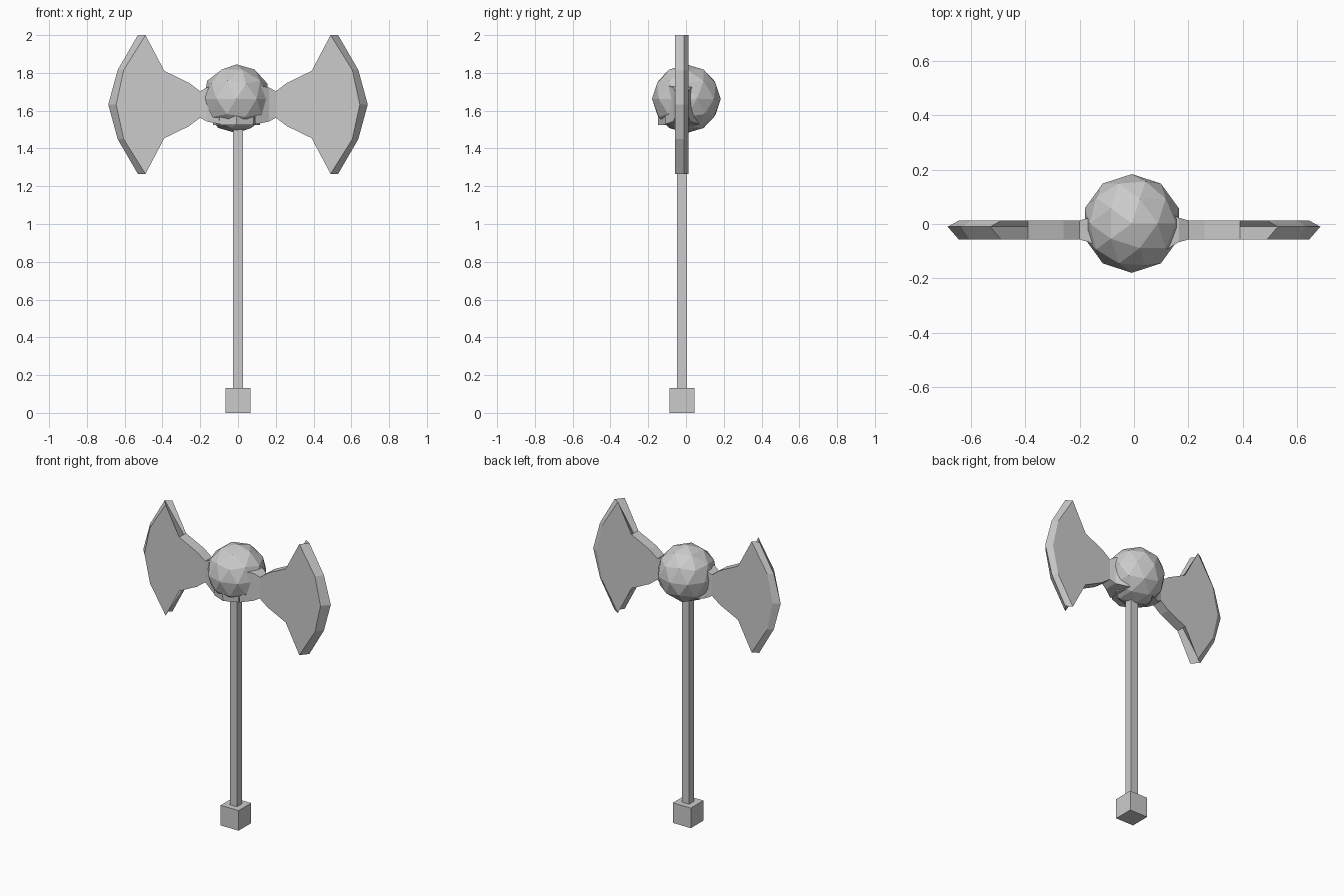
import bpy, bmesh

if "Cube" in bpy.data.objects:
    bpy.data.objects.remove(bpy.data.objects["Cube"])

AXIS_Y = -0.022   # depth centre of handle and blades
MID_Z = 1.6325    # height the blades are symmetric about


def new_object(name, bm):
    bmesh.ops.recalc_face_normals(bm, faces=bm.faces[:])
    mesh = bpy.data.meshes.new(name)
    bm.to_mesh(mesh)
    bm.free()
    obj = bpy.data.objects.new(name, mesh)
    bpy.context.collection.objects.link(obj)
    return obj


def box(name, size, z0, z1):
    bm = bmesh.new()
    bmesh.ops.create_cube(bm, size=1)
    bmesh.ops.scale(bm, vec=(size, size, z1 - z0), verts=bm.verts)
    bmesh.ops.translate(bm, vec=(0, AXIS_Y, (z0 + z1) / 2), verts=bm.verts)
    return new_object(name, bm)


def loft(bm, rings):
    """Bridge equal rings of points and cap both ends."""
    loops = [[bm.verts.new(p) for p in ring] for ring in rings]
    n = len(loops[0])
    for a, b in zip(loops, loops[1:]):
        for i in range(n):
            j = (i + 1) % n
            bm.faces.new((a[i], a[j], b[j], b[i]))
    bm.faces.new(loops[0])
    bm.faces.new(loops[-1])


# Handle and pommel
box("handle", 0.053, 0.13, 1.58)
box("pommel", 0.132, 0.0, 0.133)

# Faceted orb at the head
bm = bmesh.new()
bmesh.ops.create_icosphere(bm, subdivisions=2, radius=0.182)
bmesh.ops.translate(bm, vec=(-0.008, 0.002, 1.663), verts=bm.verts)
new_object("head_orb", bm)

# Hub under the orb, joining the blades
bm = bmesh.new()
bmesh.ops.create_cone(bm, cap_ends=True, segments=8, radius1=0.125,
                      radius2=0.135, depth=0.19)
bmesh.ops.translate(bm, vec=(-0.008, AXIS_Y, 1.62), verts=bm.verts)
new_object("hub", bm)

# Upper half of blade outline: flat-face x, sharpened-edge x, height above middle
HALF = [(0.20, 0.20, 0.070), (0.26, 0.26, 0.115), (0.39, 0.39, 0.178),
        (0.49, 0.53, 0.3675), (0.605, 0.637, 0.183)]
OUTLINE = HALF + [(0.645, 0.687, 0.0)] + [(a, b, -h) for a, b, h in reversed(HALF)]

for side, name in ((1, "right"), (-1, "left")):
    # Blade with a bevelled cutting edge
    bm = bmesh.new()
    loft(bm, [[(side * p[k], y, MID_Z + p[2]) for p in OUTLINE]
              for k, y in ((0, -0.058), (1, -0.010), (0, 0.013))])
    new_object(name + "_blade", bm)

    # Neck flaring into the hub
    bm = bmesh.new()
    sections = [(0.20, 0.0355, 0.070), (0.165, 0.045, 0.09), (0.09, 0.09, 0.105)]
    loft(bm, [[(side * x, AXIS_Y + sy * d, MID_Z + sz * h)
               for sy, sz in ((-1, -1), (1, -1), (1, 1), (-1, 1))]
              for x, d, h in sections])
    new_object(name + "_neck", bm)
